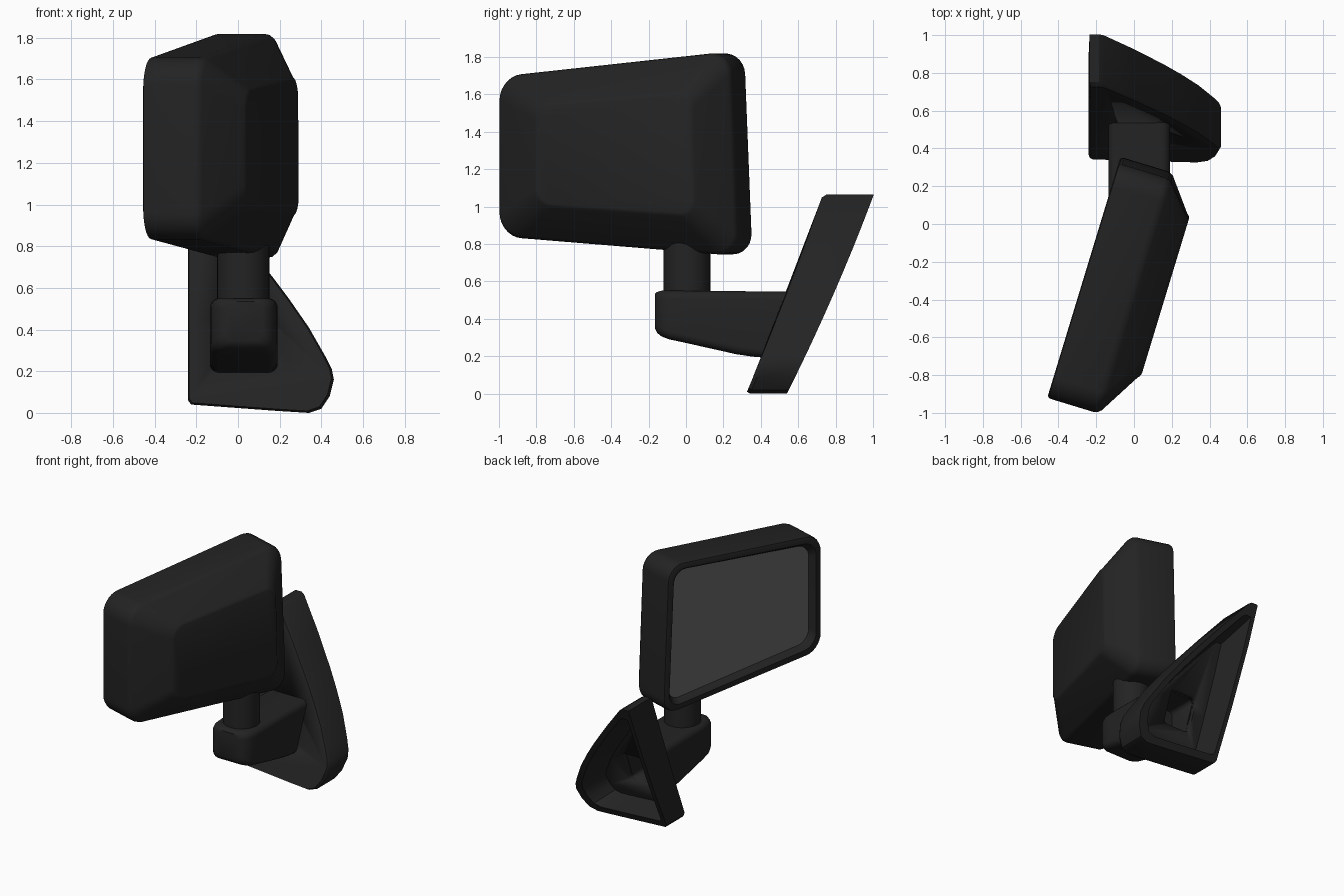
import bpy, bmesh, math
from mathutils import Vector

if "Cube" in bpy.data.objects:
    bpy.data.objects.remove(bpy.data.objects["Cube"])


def material(name, v):
    m = bpy.data.materials.new(name)
    m.diffuse_color = (v, v, v, 1)
    m.use_nodes = True
    m.node_tree.nodes["Principled BSDF"].inputs["Base Color"].default_value = m.diffuse_color
    return m


BLACK = material("black_plastic", 0.017)
GLASS = material("mirror_grey", 0.13)


def loft(name, loops, mat=BLACK, angle=30):
    """Skin equal-length closed loops and cap both ends."""
    bm = bmesh.new()
    rings = [[bm.verts.new(p) for p in loop] for loop in loops]
    n = len(rings[0])
    for a, b in zip(rings, rings[1:]):
        for i in range(n):
            j = (i + 1) % n
            bm.faces.new((a[i], a[j], b[j], b[i]))
    bm.faces.new(rings[0][::-1])
    if len(rings) > 1:
        bm.faces.new(rings[-1])
        bmesh.ops.recalc_face_normals(bm, faces=bm.faces)
    me = bpy.data.meshes.new(name)
    bm.to_mesh(me)
    bm.free()
    ob = bpy.data.objects.new(name, me)
    bpy.context.collection.objects.link(ob)
    me.materials.append(mat)
    bpy.ops.object.select_all(action='DESELECT')
    ob.select_set(True)
    bpy.context.view_layer.objects.active = ob
    bpy.ops.object.shade_smooth_by_angle(angle=math.radians(angle))
    return ob


def rounded(corners, r, seg=7):
    """Round the corners of a 2D polygon with quadratic arcs."""
    pts, n = [], len(corners)
    for i in range(n):
        c = Vector(corners[i])
        a = c + (Vector(corners[i - 1]) - c).normalized() * r
        b = c + (Vector(corners[(i + 1) % n]) - c).normalized() * r
        for k in range(seg + 1):
            t = k / seg
            # conic weight 0.707 gives a near-circular arc
            w0, w1, w2 = (1 - t) ** 2, 1.414 * t * (1 - t), t * t
            pts.append((a * w0 + c * w1 + b * w2) / (w0 + w1 + w2))
    return pts


# Mirror head: u runs along the glass, w is depth behind it
OUTER = [(-1.338, 0.84), (-1.338, 1.695), (-0.045, 1.83), (0.0, 0.735)]
PANEL = [(-1.08, 1.01), (-1.08, 1.545), (-0.215, 1.61), (-0.2, 0.95)]
SIGN = [(1, 1), (1, -1), (-1, -1), (-1, 1)]


def head_loop(w, inset=0, t=0, r=0.12):
    cs = []
    for o, p, s in zip(OUTER, PANEL, SIGN):
        cs.append([o[k] + (p[k] - o[k]) * t + s[k] * inset for k in (0, 1)])
    return [(-0.07 + 0.291 * u + 0.957 * w, 0.36 + 0.957 * u - 0.291 * w, z)
            for u, z in rounded(cs, r)]


loft("mirror_housing", [
    head_loop(0.05, 0.075, r=0.09), head_loop(0.012, 0.055, r=0.1),
    head_loop(0.0, 0.045, r=0.1), head_loop(0.0, 0.015), head_loop(0.005, 0.004),
    head_loop(0.02), head_loop(0.255), head_loop(0.275, 0.004),
    head_loop(0.295, 0, 0.08), head_loop(0.425, 0, 0.93, 0.09),
    head_loop(0.436, 0, 0.98, 0.085), head_loop(0.442, 0, 1.05, 0.08)])
loft("mirror_glass", [head_loop(0.046, 0.073, r=0.09)], GLASS)

# Post between arm and head
loft("post", [[(0.025 + 0.125 * math.cos(a * math.pi / 20),
                0.005 + 0.125 * math.sin(a * math.pi / 20), z) for a in range(40)]
              for z in (0.5, 0.88)])


# Base plate: leaning triangular shell, open at the back
def front_y(z):
    return 0.322 + 0.42 * z - 0.033 * z * z


def back_y(z):
    return 0.54 + 0.5 * z - 0.06 * z * z


EDGE = [(-0.225, 0.04), (0.18, 0.01), (0.34, 0.0), (0.40, 0.02), (0.44, 0.08),
        (0.46, 0.16), (0.45, 0.21), (0.42, 0.27), (0.34, 0.41), (0.25, 0.54),
        (0.16, 0.66), (0.0, 0.86), (-0.16, 1.05), (-0.185, 1.065), (-0.235, 1.065),
        (-0.24, 0.8), (-0.24, 0.4), (-0.24, 0.06)]


def plate_loop(scale, yfun, dy=0):
    out = []
    for x, z in EDGE:
        x, z = x * scale, 0.38 + (z - 0.38) * scale
        out.append((x, yfun(z) + dy, z))
    return out


plate = loft("base_plate", [
    plate_loop(0.975, front_y), plate_loop(1, front_y, 0.02), plate_loop(1, back_y),
    plate_loop(0.87, back_y), plate_loop(0.72, front_y, 0.04)])


# Arm: rounded sections from the front end to the plate
def arm_loop(y, hw, zb, zt, r=0.045):
    c = 0.0275
    box = [(c - hw, zb), (c + hw, zb), (c + hw, zt), (c - hw, zt)]
    return [(x, front_y(z) + 0.02 if y is None else y, z)
            for x, z in rounded(box, r, 5)]


arm = loft("arm", [
    arm_loop(-0.165, 0.09, 0.345, 0.535), arm_loop(-0.155, 0.115, 0.325, 0.543),
    arm_loop(-0.13, 0.14, 0.305, 0.55), arm_loop(-0.09, 0.157, 0.29, 0.55),
    arm_loop(-0.02, 0.163, 0.275, 0.55), arm_loop(0.27, 0.163, 0.21, 0.548),
    arm_loop(0.36, 0.163, 0.197, 0.546), arm_loop(None, 0.163, 0.192, 0.545)])

# Pocket sunk into the arm from behind the plate
pocket = loft("pocket_cutter", [
    [(x, y, z) for x, z in rounded([(-0.08, 0.26), (0.135, 0.26), (0.135, 0.49), (-0.08, 0.49)], 0.03, 4)]
    for y in (0.3, 0.7)])
pocket.hide_render = True
pocket.hide_viewport = True
for ob in (plate, arm):
    mod = ob.modifiers.new("pocket", 'BOOLEAN')
    mod.operation = 'DIFFERENCE'
    mod.solver = 'EXACT'
    mod.object = pocket
